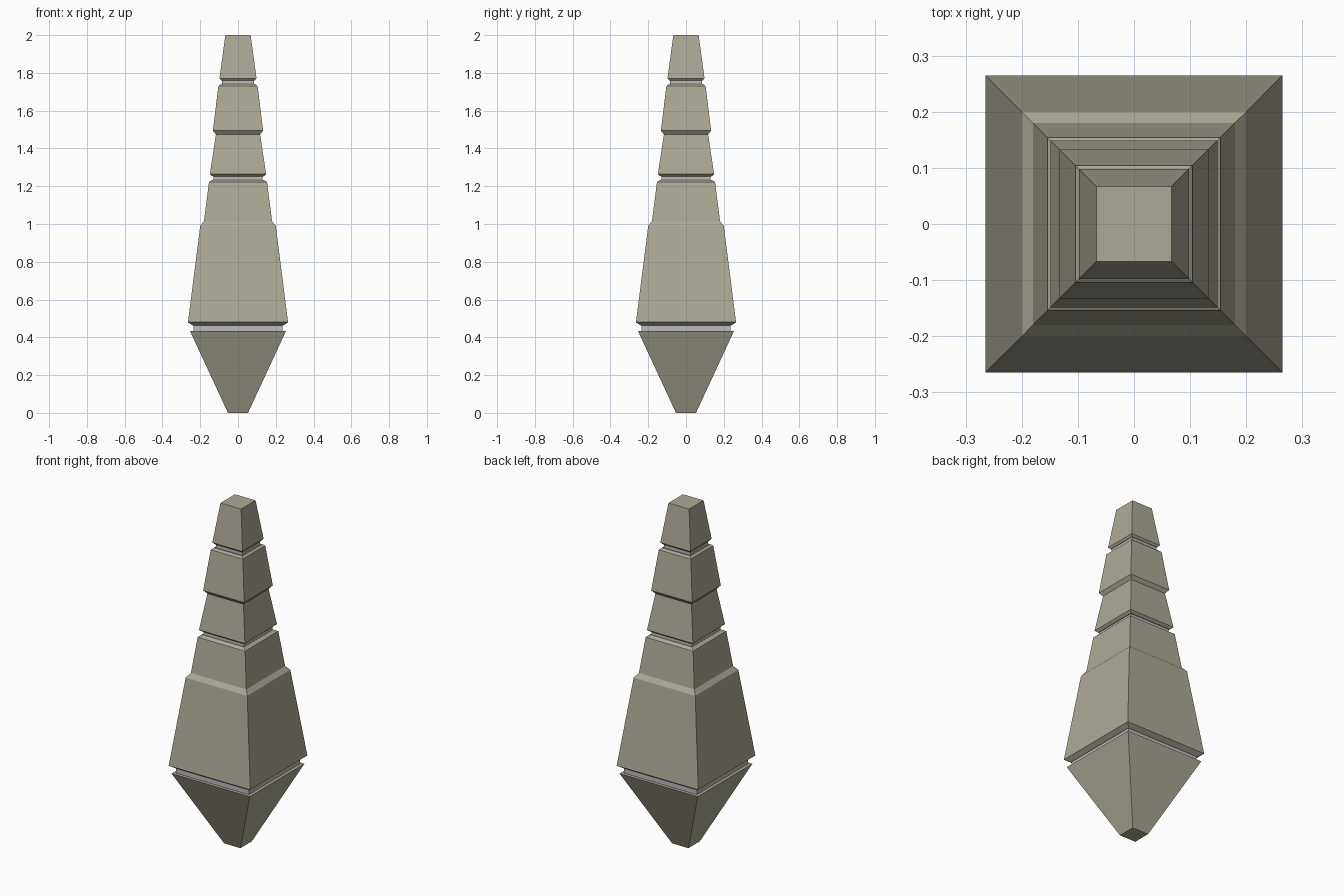
import bpy
import bmesh

cube = bpy.data.objects.get("Cube")
if cube:
    bpy.data.objects.remove(cube, do_unlink=True)


def make_material(name, colour):
    mat = bpy.data.materials.new(name)
    mat.use_nodes = True
    mat.diffuse_color = colour
    mat.node_tree.nodes["Principled BSDF"].inputs["Base Color"].default_value = colour
    return mat


stone = make_material("warm stone", (0.42, 0.40, 0.31, 1))
metal = make_material("pale grey metal", (0.50, 0.49, 0.51, 1))


def square_tier(name, profile, mat):
    """Closed square solid through (half width, height) pairs."""
    bm = bmesh.new()
    rings = [[bm.verts.new((sx * r, sy * r, z))
              for sx, sy in ((-1, -1), (1, -1), (1, 1), (-1, 1))]
             for r, z in profile]
    for low, high in zip(rings, rings[1:]):
        for i in range(4):
            j = (i + 1) % 4
            bm.faces.new((low[i], low[j], high[j], high[i]))
    bm.faces.new(rings[0][::-1])
    bm.faces.new(rings[-1])
    mesh = bpy.data.meshes.new(name)
    bm.to_mesh(mesh)
    bm.free()
    mesh.materials.append(mat)
    obj = bpy.data.objects.new(name, mesh)
    bpy.context.collection.objects.link(obj)
    return obj


# Tapered foot
square_tier("pointed_foot", [(0.053, 0), (0.254, 0.433)], stone)

# Main body with a sloped shoulder
square_tier("lower_body", [(0.24, 0.463), (0.265, 0.48), (0.2, 0.99),
                           (0.18, 1.015), (0.154, 1.222), (0.138, 1.232)], stone)

# Two stacked tiers with undercut bottoms
square_tier("middle_body", [(0.135, 1.252), (0.149, 1.264), (0.117, 1.474),
                            (0.133, 1.494), (0.104, 1.73), (0.092, 1.74)], stone)

# Tapered tip
square_tier("top_cap", [(0.088, 1.76), (0.098, 1.771), (0.067, 2)], stone)

# Recessed bands between the tiers
for name, half, bottom, top in (("lower_band", 0.236, 0.428, 0.468),
                                ("middle_band", 0.131, 1.227, 1.257),
                                ("upper_band", 0.085, 1.735, 1.765)):
    square_tier(name, [(half, bottom), (half, top)], metal)
